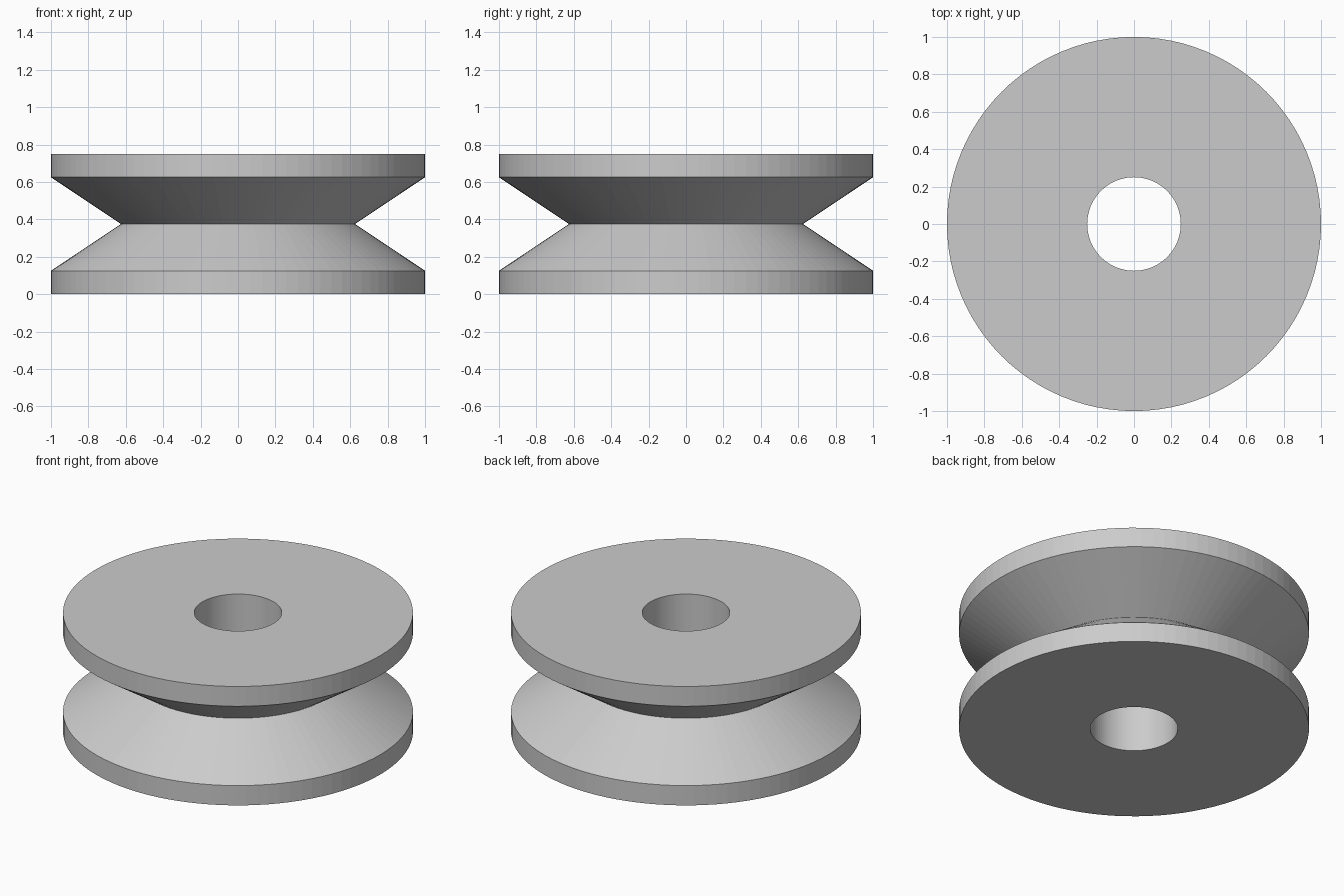
import bpy, bmesh
from math import tau
from mathutils import Vector

cube = bpy.data.objects.get("Cube")
if cube:
    bpy.data.objects.remove(cube, do_unlink=True)

SEGMENTS = 96
RIM, GROOVE, BORE = 1.0, 0.625, 0.25
HEIGHT, LIP = 0.75, 0.125

# Plain grey material
grey = bpy.data.materials.new("plain_grey")
grey.use_nodes = True
colour = (0.6, 0.6, 0.6, 1)
grey.diffuse_color = colour
grey.node_tree.nodes["Principled BSDF"].inputs["Base Color"].default_value = colour

# Closed cross-section: bore, lower flange, V groove, upper flange
profile = [(BORE, 0), (RIM, 0), (RIM, LIP), (GROOVE, HEIGHT / 2),
           (RIM, HEIGHT - LIP), (RIM, HEIGHT), (BORE, HEIGHT)]

# Revolve the cross-section around the axle
bm = bmesh.new()
verts = [bm.verts.new((r, 0, z)) for r, z in profile]
edges = [bm.edges.new((a, b)) for a, b in zip(verts, verts[1:] + verts[:1])]
bmesh.ops.spin(bm, geom=verts + edges, cent=Vector(), axis=Vector((0, 0, 1)),
               angle=tau, steps=SEGMENTS, use_merge=False)
bmesh.ops.remove_doubles(bm, verts=bm.verts, dist=0.0001)
bmesh.ops.recalc_face_normals(bm, faces=bm.faces)

mesh = bpy.data.meshes.new("grooved_pulley_wheel")
bm.to_mesh(mesh)
bm.free()
mesh.materials.append(grey)
wheel = bpy.data.objects.new("grooved_pulley_wheel", mesh)
bpy.context.collection.objects.link(wheel)
